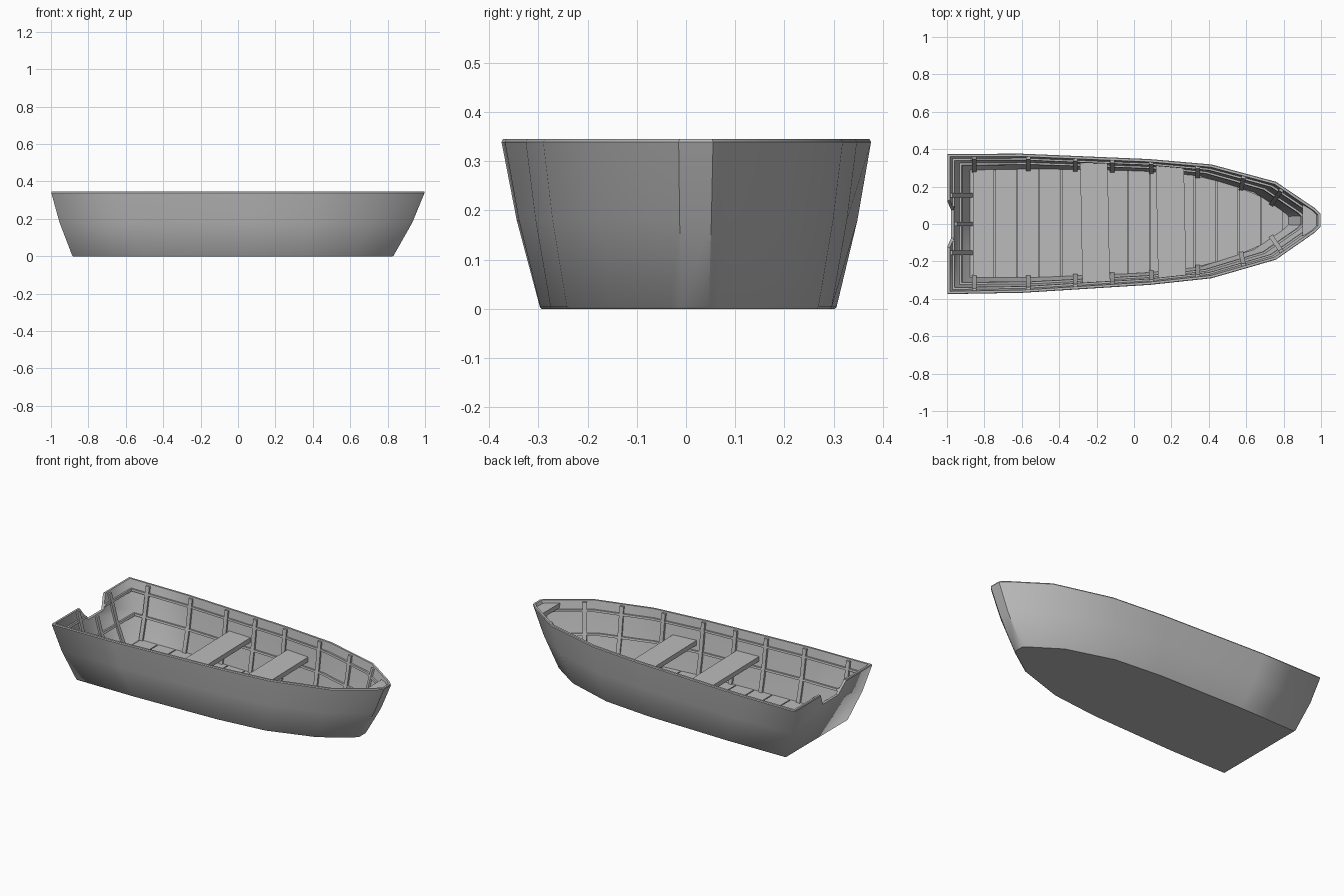
import bpy, bmesh, math
from mathutils import Vector

cube = bpy.data.objects.get("Cube")
if cube:
    bpy.data.objects.remove(cube, do_unlink=True)

grey = bpy.data.materials.new("weathered grey")
grey.use_nodes = True
grey.diffuse_color = (0.5, 0.5, 0.5, 1)
grey.node_tree.nodes["Principled BSDF"].inputs["Base Color"].default_value = (0.5, 0.5, 0.5, 1)

H = 0.345        # gunwale height
SKIN = 0.016     # hull thickness
FLOOR = 0.02
# half outlines from stern to bow
TOP = [(-1, .376), (-.6, .373), (.085, .337), (.415, .305), (.76, .209), (.97, .065), (1, .035)]
BOTTOM = [(-.885, .297), (-.5, .3), (.05, .285), (.355, .255), (.64, .165), (.81, .05), (.83, .028)]


def outline(z, inset=0.0):
    """Closed hull section at height z, moved inwards by inset."""
    f = .6 * z / .18 if z < .18 else .6 + .4 * (z - .18) / (H - .18)
    half = [Vector(b).lerp(Vector(t), f) for b, t in zip(BOTTOM, TOP)]
    pts = [Vector((p.x, -p.y)) for p in half] + half[::-1]
    pts = [Vector((p.x, p.y + .01 * (p.x + 1))) for p in pts]
    out = []
    for i, p in enumerate(pts):
        a = (p - pts[i - 1]).normalized()
        b = (pts[(i + 1) % len(pts)] - p).normalized()
        na, nb = Vector((-a.y, a.x)), Vector((-b.y, b.x))
        out.append(p + (na + nb) * inset / (1 + na.dot(nb)))
    return out


def ring(z, inset=0.0):
    return [(p.x, p.y, z) for p in outline(z, inset)]


def hit(poly, p, d):
    """First distance from p along d to the outline."""
    best = []
    for i, a in enumerate(poly):
        e = a - poly[i - 1]
        den = d.cross(e)
        if abs(den) > 1e-6:
            s, u = (poly[i - 1] - p).cross(e) / den, (poly[i - 1] - p).cross(d) / den
            if 0 <= u <= 1 and s > 0:
                best.append(s)
    return min(best)


def side_y(x, z, sign):
    return sign * (1 - hit(outline(z, SKIN), Vector((x, sign)), Vector((0, -sign))))


def loft(name, rings, cyclic=False):
    bm = bmesh.new()
    rows = [[bm.verts.new(p) for p in r] for r in rings]
    n = len(rows[0])
    pairs = list(zip(rows, rows[1:])) + ([(rows[-1], rows[0])] if cyclic else [])
    for a, b in pairs:
        for i in range(n):
            bm.faces.new((a[i - 1], a[i], b[i], b[i - 1]))
    if not cyclic:
        bm.faces.new(rows[0])
        bm.faces.new(rows[-1])
    bmesh.ops.recalc_face_normals(bm, faces=bm.faces)
    mesh = bpy.data.meshes.new(name)
    bm.to_mesh(mesh)
    bm.free()
    mesh.materials.append(grey)
    ob = bpy.data.objects.new(name, mesh)
    bpy.context.collection.objects.link(ob)
    return ob


def slab(name, poly, z0, z1):
    return loft(name, [[(x, y, z) for x, y in poly] for z in (z0, z1)])


def cut(ob, cutter):
    mod = ob.modifiers.new("notch", "BOOLEAN")
    mod.object, mod.operation, mod.solver = cutter, "DIFFERENCE", "EXACT"
    bpy.context.view_layer.objects.active = ob
    bpy.ops.object.modifier_apply(modifier=mod.name)


def smooth(ob):
    """Smooth shading with sharp rims; the stern corners stay soft."""
    bm = bmesh.new()
    bm.from_mesh(ob.data)
    for f in bm.faces:
        f.smooth = True
    for e in bm.edges:
        a, b = (v.co for v in e.verts)
        corner = abs(a.z - b.z) > .1 and all(v.x < -.8 and abs(v.y) > .26 for v in (a, b))
        e.smooth = corner or e.calc_face_angle(0) < math.radians(35)
    bm.to_mesh(ob.data)
    bm.free()


# hull shell and inner stringers
hull = loft("hull", [ring(0, .003), ring(.004), ring(.18), ring(H - .006), ring(H, .004),
                     ring(H, SKIN), ring(.18, SKIN), ring(FLOOR, SKIN)])
rails = []
for name, z in (("upper_stringer", .288), ("lower_stringer", .158)):
    rails.append(loft(name, [ring(z - .006, SKIN - .004), ring(z + .006, SKIN - .004),
                             ring(z + .006, SKIN + .01), ring(z - .006, SKIN + .01)], True))

# motor notch in the transom
section = [(-.075, .265), (.075, .265), (.14, .37), (-.14, .37)]
cutter = loft("notch_cutter", [[(x, y, z) for y, z in section] for x in (-1.1, -.85)])
cutter.hide_render = True
cut(hull, cutter)
cut(rails[0], cutter)
bpy.data.objects.remove(cutter, do_unlink=True)
smooth(hull)


# ribs follow the inner skin down to the floor
def rib(name, p, n, top=.336, width=.024, depth=.016):
    t = Vector((-n.y, n.x)) * width / 2
    rings = []
    for z in (FLOOR, .18, top):
        c = p + n * (hit(outline(z, SKIN), p, n) - .004)
        q = c + n * depth
        rings.append([(v.x, v.y, z) for v in (c - t, c + t, q + t, q - t)])
    loft(name, rings)


for sign, side in ((1, "left"), (-1, "right")):
    for i, x in enumerate((-.855, -.565, -.315, -.115, .093, .342, .59, .8)):
        y = sign * (1 - hit(outline(H), Vector((x, sign)), Vector((0, -sign))))
        turn = .6 if x > .7 else .2 if x > .5 else 0
        rib(f"rib_{side}_{i + 1}", Vector((x, y)), Vector((-math.sin(turn), -sign * math.cos(turn))))
for y, top in ((-.153, .336), (0, .255), (.153, .336)):
    rib("transom_rib", Vector((-1.05, y)), Vector((1, 0)), top)

# floor boards laid across the hull
count, start, stop = 14, -.86, .8
step = (stop - start) / count
for i in range(count):
    x0, x1 = start + i * step, start + (i + 1) * step - .006
    poly = [(x, side_y(x, .024, s)) for x, s in ((x0, -1), (x1, -1), (x1, 1), (x0, 1))]
    slab("floor_board", poly, FLOOR - .004, .03)

# bench seats
for name, x0, x1 in (("rear_bench", -.282, -.135), ("front_bench", .123, .273)):
    poly = []
    for x, s in ((x0, -1), (x1, -1), (x1, 1), (x0, 1)):
        poly.append((x - .006 * s, side_y(x, .21, s)))
    slab(name, poly, .193, .222)

# bow breasthook
bow = [(p.x, p.y) for p in outline(.315, SKIN - .006) if p.x > .9]
ends = [(.9, side_y(.9, .315, s)) for s in (-1, 1)]
slab("breasthook", [ends[0]] + bow + [ends[1]], .3, .328)
